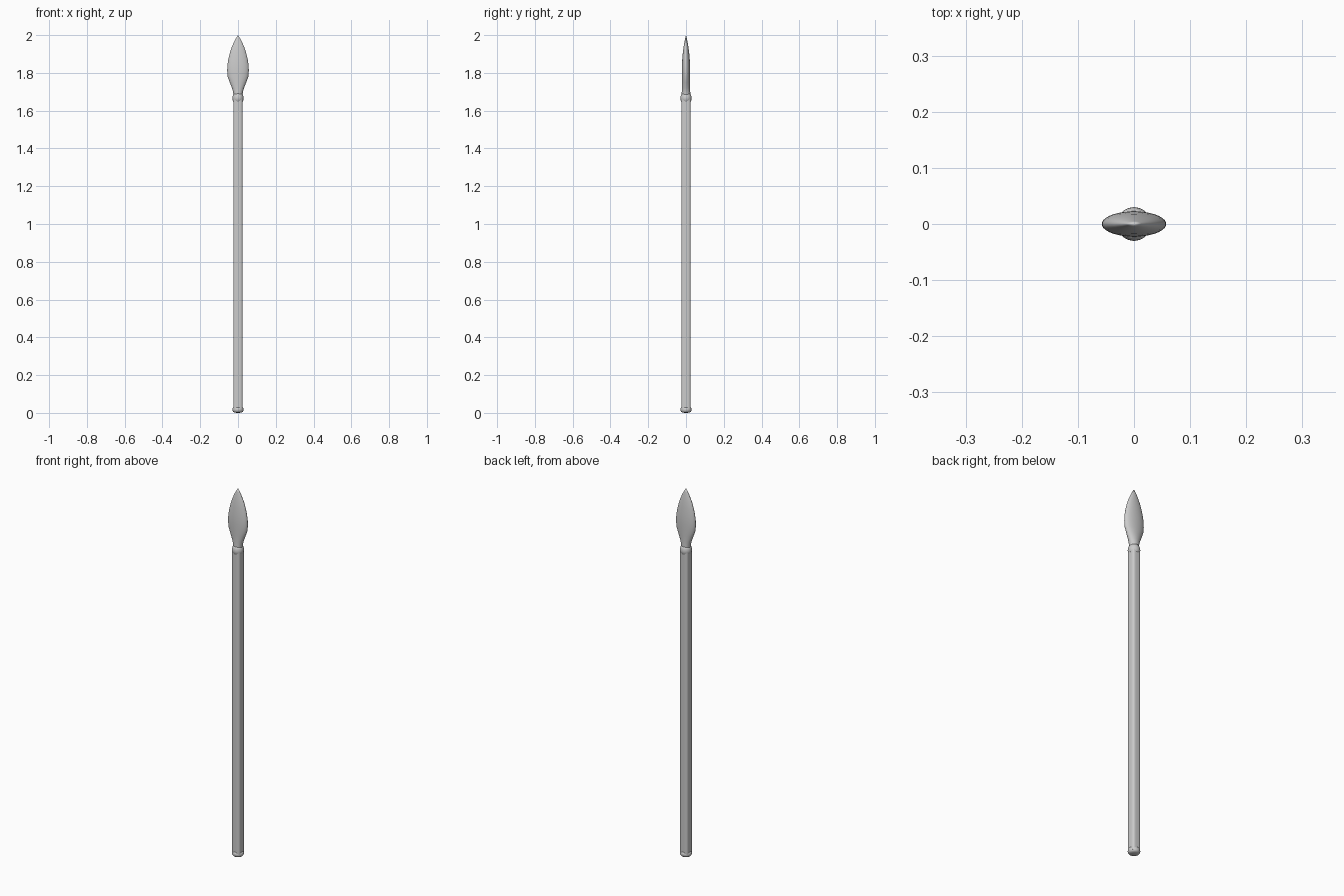
import bpy, bmesh, math

if "Cube" in bpy.data.objects:
    bpy.data.objects.remove(bpy.data.objects["Cube"])


def loft(name, rings, power=2, sides=32, angle=40):
    """Stack (z, half width x, half depth y) rings; power 2 = ellipse, 4 = rounded square."""
    def curve(v):
        return math.copysign(abs(v) ** (2 / power), v)

    bm = bmesh.new()
    loops = []
    for z, a, b in rings:
        turn = [2 * math.pi * (i + 0.5) / sides for i in range(sides)]
        loops.append([bm.verts.new((a * curve(math.cos(t)), b * curve(math.sin(t)), z))
                      for t in turn])
    for low, high in zip(loops, loops[1:]):
        for i in range(sides):
            j = (i + 1) % sides
            bm.faces.new((low[i], low[j], high[j], high[i]))
    bm.faces.new(loops[0][::-1])
    bm.faces.new(loops[-1])
    bmesh.ops.remove_doubles(bm, verts=bm.verts, dist=0.0001)
    mesh = bpy.data.meshes.new(name)
    bm.to_mesh(mesh)
    bm.free()
    obj = bpy.data.objects.new(name, mesh)
    bpy.context.collection.objects.link(obj)
    bpy.ops.object.select_all(action='DESELECT')
    obj.select_set(True)
    bpy.context.view_layer.objects.active = obj
    bpy.ops.object.shade_smooth_by_angle(angle=math.radians(angle))
    return obj


def turned(name, profile):
    return loft(name, [(z, r, r) for z, r in profile], angle=75)


# Long pole with a rounded-square section
loft("shaft", [(0.012, 0.025, 0.025), (1.67, 0.025, 0.025)], power=4)

# Rounded foot and the collar under the blade
turned("butt_cap", [(0, 0.00002), (0.001, 0.014), (0.003, 0.022), (0.007, 0.027),
                    (0.015, 0.030), (0.023, 0.029), (0.031, 0.024)])
turned("collar", [(1.645, 0.023), (1.652, 0.027), (1.660, 0.0295), (1.667, 0.030),
                  (1.675, 0.029), (1.682, 0.027), (1.690, 0.023)])

# Flattened leaf-shaped blade
loft("spear_head", [
    (1.675, 0.024, 0.024), (1.70, 0.026, 0.0225), (1.72, 0.032, 0.022),
    (1.75, 0.044, 0.022), (1.78, 0.055, 0.0225), (1.81, 0.0575, 0.0225),
    (1.84, 0.0565, 0.022), (1.87, 0.052, 0.020), (1.90, 0.045, 0.0175),
    (1.93, 0.036, 0.014), (1.96, 0.023, 0.009), (1.98, 0.013, 0.005),
    (2.0, 0.00002, 0.00002)], angle=80)
